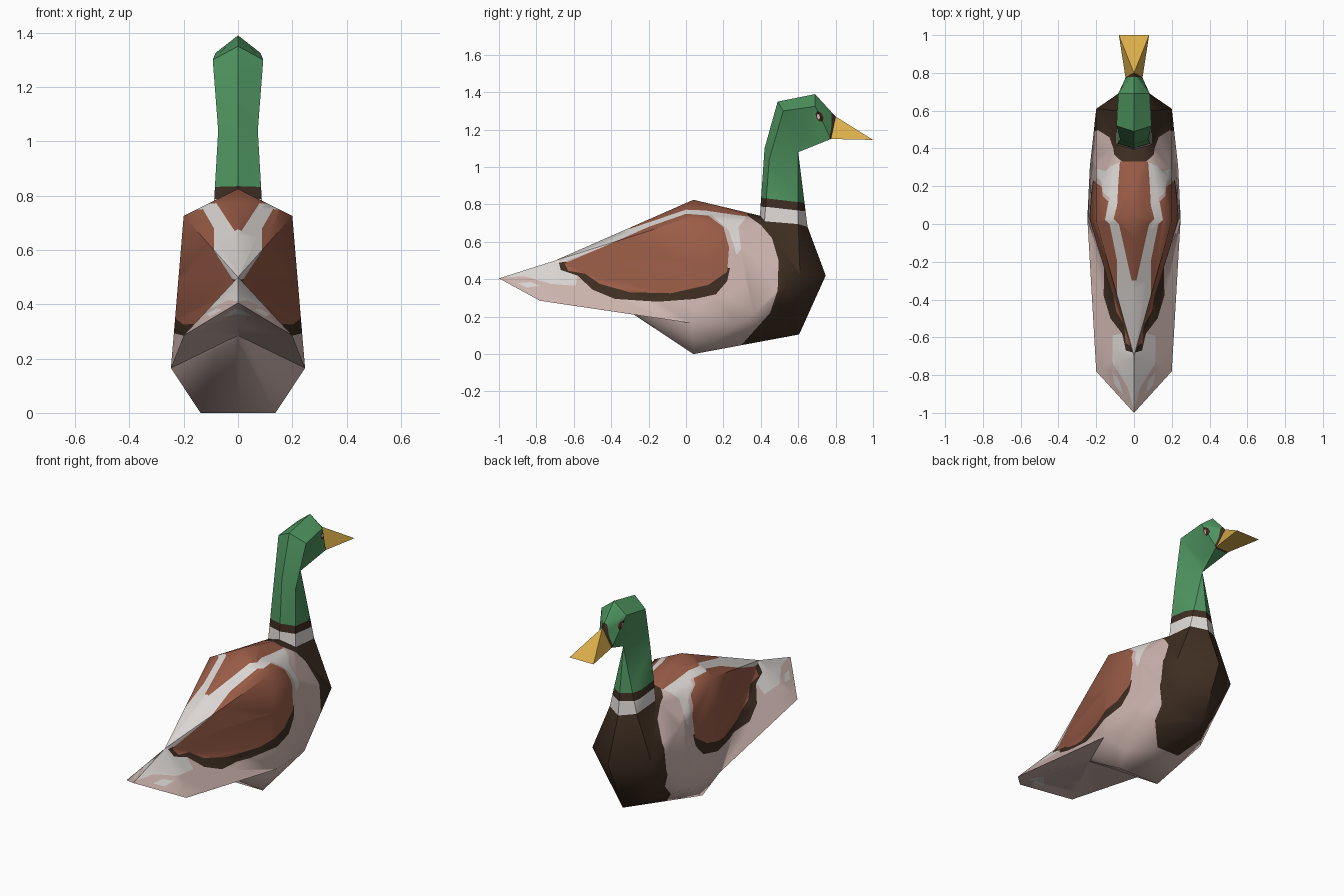
import bpy, bmesh
from mathutils import Vector

if "Cube" in bpy.data.objects:
    bpy.data.objects.remove(bpy.data.objects["Cube"])


def material(name, r, g, b):
    """Flat colour given as 0-255 sRGB, stored linear."""
    lin = [((c / 255 + 0.055) / 1.055) ** 2.4 for c in (r, g, b)]
    m = bpy.data.materials.new(name)
    m.diffuse_color = (*lin, 1)
    m.use_nodes = True
    m.node_tree.nodes["Principled BSDF"].inputs["Base Color"].default_value = m.diffuse_color
    return m


MATS = {
    "pink": material("pale pink grey", 208, 183, 177),
    "white": material("soft white", 222, 217, 214),
    "rust": material("rust brown", 154, 92, 71),
    "dark": material("dark brown", 62, 45, 33),
    "green": material("head green", 78, 148, 95),
    "yellow": material("bill yellow", 217, 173, 74),
    "eye": material("eye red brown", 72, 34, 28),
}


def half_mesh(points, faces):
    """Build faces of the +x half and their mirror image, as triangles."""
    bm, cache = bmesh.new(), {}

    def vert(key, side):
        x, y, z = points[key]
        k = (key, side if x else 1)
        if k not in cache:
            cache[k] = bm.verts.new((x * side, y, z))
        return cache[k]

    for f in faces:
        for side in (1, -1):
            vs = [vert(k, side) for k in f.split()]
            if side < 0:
                vs.reverse()
            if bm.faces.get(vs) is None:
                bm.faces.new(vs)
    bmesh.ops.recalc_face_normals(bm, faces=bm.faces)
    # open parts: make sure the shell faces outward
    if max(bm.faces, key=lambda f: f.calc_center_median().z).normal.z < 0:
        bmesh.ops.reverse_faces(bm, faces=bm.faces)
    bmesh.ops.triangulate(bm, faces=bm.faces)
    return bm


def inside(y, z, poly):
    hit = False
    for (y1, z1), (y2, z2) in zip(poly, poly[1:] + poly[:1]):
        if (z1 > z) != (z2 > z) and y < y1 + (z - z1) / (z2 - z1) * (y2 - y1):
            hit = not hit
    return hit


def paint(bm, poly, index):
    """Cut a side-view (y, z) outline through the mesh and colour its inside."""
    for (y1, z1), (y2, z2) in zip(poly, poly[1:] + poly[:1]):
        near = []
        for f in bm.faces:
            ys = [v.co.y for v in f.verts]
            zs = [v.co.z for v in f.verts]
            if (min(ys) <= max(y1, y2) and max(ys) >= min(y1, y2)
                    and min(zs) <= max(z1, z2) and max(zs) >= min(z1, z2)):
                near.append(f)
        geom = set(near)
        for f in near:
            geom.update(f.edges)
            geom.update(f.verts)
        if near:
            bmesh.ops.bisect_plane(bm, geom=list(geom), dist=1e-5,
                                   plane_co=(0, y1, z1),
                                   plane_no=Vector((0, z1 - z2, y2 - y1)).normalized())
    for f in bm.faces:
        c = f.calc_center_median()
        if inside(c.y, c.z, poly):
            f.material_index = index


def finish(name, bm, base, patches=(), smooth=None):
    names = [base]
    for colour, poly in patches:
        if colour not in names:
            names.append(colour)
        paint(bm, poly, names.index(colour))
    me = bpy.data.meshes.new(name)
    bm.to_mesh(me)
    bm.free()
    for n in names:
        me.materials.append(MATS[n])
    ob = bpy.data.objects.new(name, me)
    bpy.context.collection.objects.link(ob)
    if smooth:
        bpy.ops.object.select_all(action='DESELECT')
        bpy.context.view_layer.objects.active = ob
        ob.select_set(True)
        bpy.ops.object.shade_smooth_by_angle(angle=smooth)


# ring where the neck meets the body
NECK = {"n0": (0, .395, .74), "n1": (.092, .42, .71),
        "n2": (.09, .60, .695), "n3": (0, .65, .68)}

# body with folded wings and tail; the back pinches in behind the shoulders
body_pts = {
    "tail": (0, -1, .405), "rump": (0, -.70, .50), "back": (0, .04, .825),
    "shoulder": (.2, .015, .725), "wing": (.247, .03, .165),
    "corner": (.2, -.78, .285), "under": (0, -.39, .285),
    "belly": (.138, .04, 0), "belly0": (0, .04, 0), "side": (.234, .30, .165),
    "keel": (0, .605, .105), "chest": (0, .747, .42), "flank": (.2, .61, .42),
    **NECK}
body_faces = [
    "back shoulder rump", "rump shoulder wing", "rump wing corner",
    "rump corner tail", "tail corner under", "corner wing under",
    "wing belly under", "belly belly0 under", "belly keel belly0",
    "side flank keel", "side keel belly", "wing side belly",
    "shoulder side wing", "shoulder flank side",
    "flank chest keel", "back n0 n1", "back n1 shoulder",
    "shoulder n1 flank", "n1 n2 flank", "n2 chest flank", "n2 n3 chest"]
body_paint = [
    # dark breast
    ("dark", [(.32, .80), (.33, .74), (.40, .69), (.46, .62), (.495, .50),
              (.49, .34), (.45, .22), (.36, .12), (.28, .03), (.9, -.1), (.9, .85)]),
    # white stripes along the back, hooked at the shoulder
    ("white", [(-1.02, .41), (-.86, .415), (-.72, .375), (-.59, .365), (-.58, .43),
               (-.66, .49), (-.45, .57), (-.2, .68), (0, .75), (.14, .74),
               (.23, .66), (.27, .53), (.295, .56), (.28, .68), (.33, .74),
               (.30, .82), (.04, .88), (-.72, .55)]),
    # small pale mark on the tail
    ("white", [(-.90, .38), (-.85, .355), (-.78, .365), (-.83, .385)]),
    # dark wing border
    ("dark", [(-.68, .49), (-.67, .45), (-.58, .42), (-.5, .345), (-.38, .295),
              (-.15, .28), (.05, .295), (.16, .32), (.22, .39), (.235, .46),
              (0, .5), (-.5, .5)]),
    # rust wing panel
    ("rust", [(-.65, .485), (-.45, .57), (-.2, .68), (0, .75), (.12, .74),
              (.20, .68), (.23, .57), (.22, .44), (.12, .37), (-.08, .325),
              (-.3, .33), (-.46, .375), (-.54, .43), (-.63, .445)]),
    # rust centre of the back
    ("rust", [(-.30, .67), (0, .772), (.10, .768), (.22, .75), (.33, .735),
              (.33, .82), (.04, .88), (-.30, .72)]),
]
finish("body", half_mesh(body_pts, body_faces), "pink", body_paint, 0.85)

# neck and head, with a sharp throat ridge
BILL = {"k0": (0, .80, 1.27), "k1": (.045, .775, 1.15)}
head_pts = {
    "m0": (0, .42, 1.10), "m1": (.073, .445, 1.04), "m3": (0, .60, 1.08),
    "h0": (0, .49, 1.35), "h1": (.093, .52, 1.30),
    "f0": (0, .69, 1.39), "f1": (.083, .69, 1.325),
    "kc": (0, .775, 1.15), **NECK, **BILL}
head_faces = [
    "n0 n1 m1 m0", "n1 n2 m1", "n2 m3 m1", "n2 n3 m3", "m0 m1 h1 h0",
    "m1 m3 h1", "h1 m3 f1", "m3 k1 f1", "h0 h1 f1 f0", "f0 f1 k0",
    "f1 k1 k0", "m3 kc k1"]
head_paint = [
    # neck rings
    ("dark", [(.3, .845), (.45, .83), (.8, .79), (.8, .6), (.3, .6)]),
    ("white", [(.3, .795), (.45, .785), (.8, .745), (.8, .6), (.3, .6)]),
    # dark edge beside the bill
    ("dark", [(.778, 1.32), (.778, 1.22), (.764, 1.14), (.9, 1.14), (.9, 1.32)]),
    # eyes with a bright spot
    ("eye", [(.692, 1.285), (.705, 1.300), (.722, 1.290), (.735, 1.265),
             (.730, 1.245), (.712, 1.243), (.697, 1.262)]),
    ("white", [(.700, 1.280), (.712, 1.285), (.718, 1.268), (.711, 1.253), (.702, 1.262)]),
]
finish("neck_and_head", half_mesh(head_pts, head_faces), "green", head_paint, 0.6)

# bill, flaring to a wide flat tip
bill_pts = {"tip": (.08, 1.0, 1.145), "tip0": (0, 1.0, 1.145),
            "kc": (0, .775, 1.15), **BILL}
bill_faces = ["k0 tip0 tip", "k0 tip k1", "k1 tip tip0 kc"]
finish("bill", half_mesh(bill_pts, bill_faces), "yellow")
